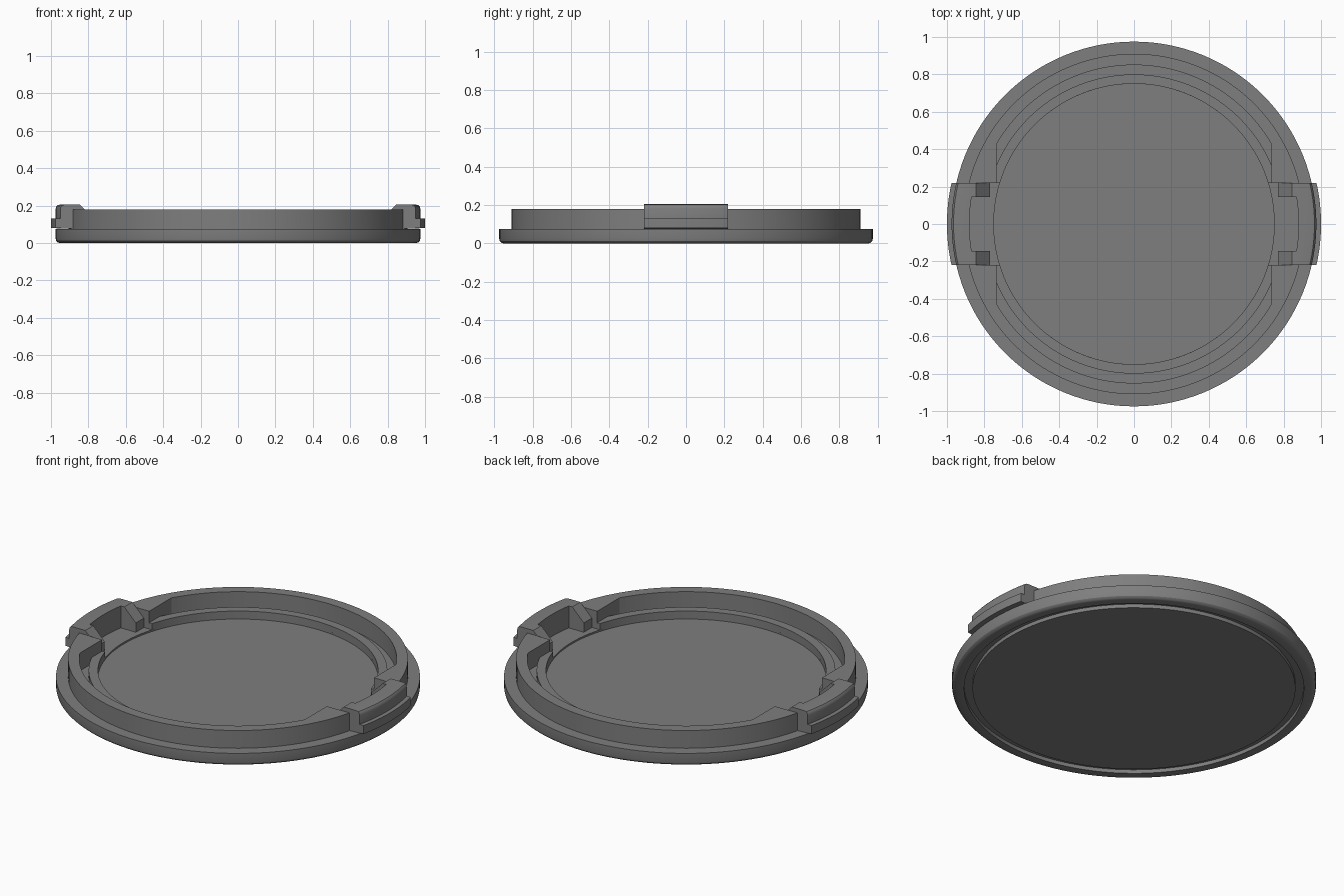
import bpy, bmesh, math

cube = bpy.data.objects.get("Cube")
if cube:
    bpy.data.objects.remove(cube)

# Single grey plastic
GREY = (0.21, 0.21, 0.21, 1)
plastic = bpy.data.materials.new("grey_plastic")
plastic.use_nodes = True
plastic.diffuse_color = GREY
bsdf = plastic.node_tree.nodes["Principled BSDF"]
bsdf.inputs["Base Color"].default_value = GREY
bsdf.inputs["Roughness"].default_value = 0.6


def finish(name, bm):
    bmesh.ops.recalc_face_normals(bm, faces=bm.faces)
    mesh = bpy.data.meshes.new(name)
    bm.to_mesh(mesh)
    bm.free()
    obj = bpy.data.objects.new(name, mesh)
    bpy.context.collection.objects.link(obj)
    mesh.materials.append(plastic)
    bpy.ops.object.select_all(action='DESELECT')
    obj.select_set(True)
    bpy.context.view_layer.objects.active = obj
    bpy.ops.object.shade_smooth_by_angle(angle=math.radians(30))
    return obj


def lathe(name, profile, steps=128):
    """Spin an (r, z) profile around z."""
    bm = bmesh.new()
    verts = [bm.verts.new((r, 0, z)) for r, z in profile]
    edges = [bm.edges.new(p) for p in zip(verts, verts[1:])]
    bmesh.ops.spin(bm, geom=verts + edges, cent=(0, 0, 0), axis=(0, 0, 1),
                   angle=math.tau, steps=steps, use_duplicate=False)
    bmesh.ops.remove_doubles(bm, verts=bm.verts, dist=1e-5)
    return finish(name, bm)


def loft(name, loops):
    """Skin a row of matching closed loops and cap both ends."""
    bm = bmesh.new()
    rows = [[bm.verts.new(p) for p in loop] for loop in loops]
    n = len(rows[0])
    for a, b in zip(rows, rows[1:]):
        for i in range(n):
            j = (i + 1) % n
            bm.faces.new((a[i], a[j], b[j], b[i]))
    bm.faces.new(rows[0])
    bm.faces.new(rows[-1])
    return finish(name, bm)


def arc(r, y_start, n=56):
    """Arc over the +y side, from the right to the left, starting at y_start."""
    a = math.asin(y_start / r)
    return [(r * math.cos(t), r * math.sin(t))
            for t in (a + (math.pi - 2 * a) * i / n for i in range(n + 1))]


SLOT = 0.22    # half width of the clip slots
CHORD = 0.735  # flat inner wall beside the slots


def chord_arc(r):
    """Arc whose ends run straight down the flat walls to the slot."""
    return [(CHORD, SLOT)] + arc(r, math.sqrt(r * r - CHORD * CHORD)) + [(-CHORD, SLOT)]


def half_wall(name, outer, inner, z0, z1, side):
    outline = outer + inner[::-1]
    loft(name, [[(x * side, y * side, z) for x, y in outline] for z in (z0, z1)])


# Round base with rounded lower edge, sunken floor and a groove underneath
lathe("base_disc", [
    (0, 0), (0.865, 0), (0.865, 0.022), (0.91, 0.022), (0.91, 0),
    (0.953, 0), (0.964, 0.004), (0.972, 0.012), (0.975, 0.024),
    (0.975, 0.075), (0.75, 0.075), (0.75, 0.065), (0, 0.065)])

# Tall outer rim and low inner rim, each in a front and a back half
for label, side in (("back", 1), ("front", -1)):
    half_wall(label + "_outer_rim", arc(0.91, SLOT), chord_arc(0.85), 0.07, 0.18, side)
    half_wall(label + "_inner_rim", chord_arc(0.80), arc(0.75, SLOT), 0.06, 0.112, side)

# Spring clips: curved grip with a thumb ledge, and two sloped arms
grip = [(0.88, 0.075), (1.0, 0.08), (1.0, 0.13), (0.975, 0.13), (0.975, 0.182),
        (0.972, 0.194), (0.965, 0.202), (0.953, 0.205), (0.88, 0.205)]
arm = [(0.77, 0.075), (0.89, 0.075), (0.89, 0.205), (0.845, 0.205), (0.77, 0.13)]
for label, side in (("left", 1), ("right", -1)):
    ys = [-SLOT + 2 * SLOT * i / 16 for i in range(17)]
    loft(label + "_clip_grip",
         [[(side * math.sqrt(r * r - y * y), y, z) for r, z in grip] for y in ys])
    for end, s in (("back", 1), ("front", -1)):
        loft(f"{label}_clip_{end}_arm",
             [[(side * x, s * y, z) for x, z in arm] for y in (0.145, SLOT)])
